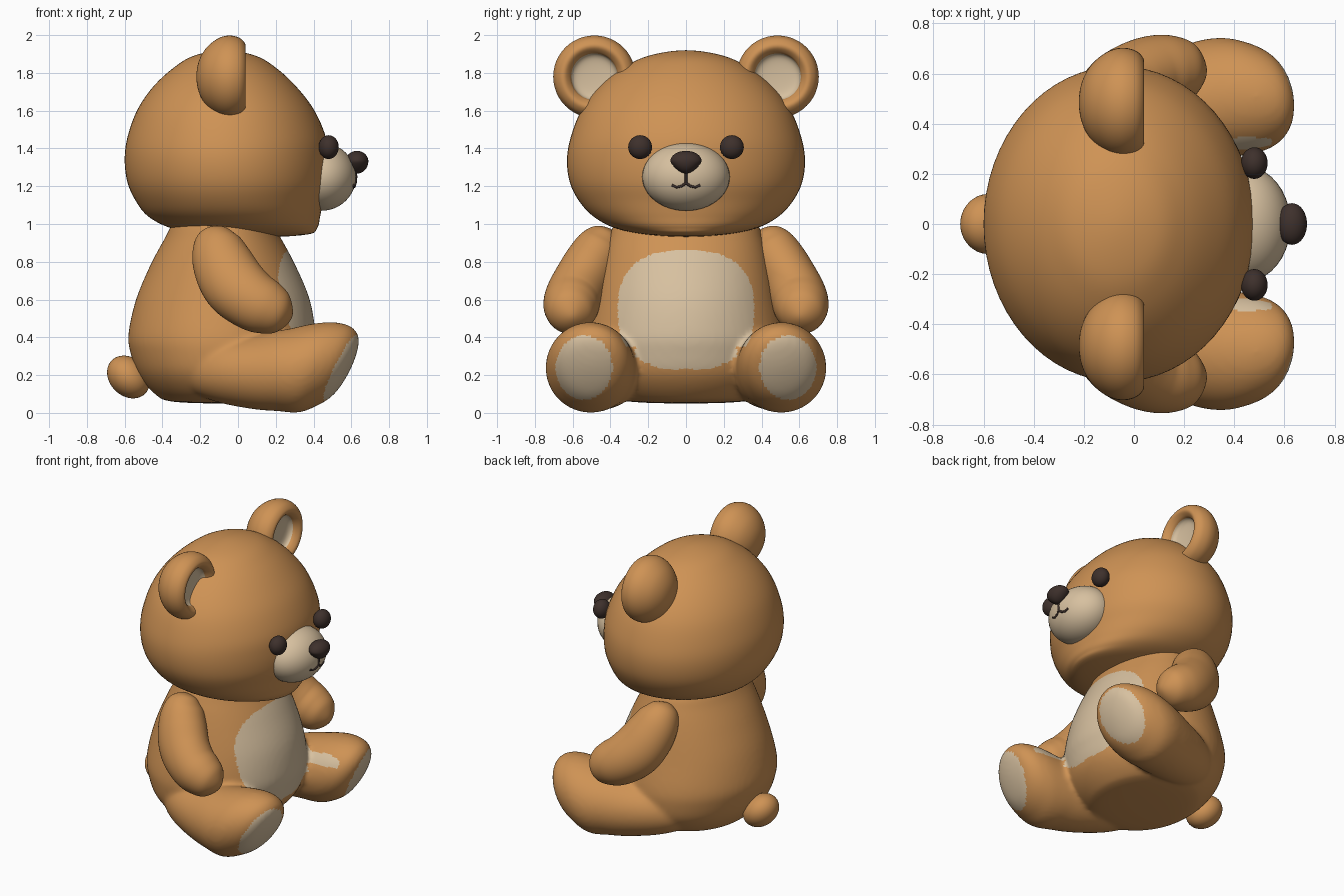
import bpy, bmesh, math
from mathutils import Vector, Matrix

if "Cube" in bpy.data.objects:
    bpy.data.objects.remove(bpy.data.objects["Cube"])


def material(name, rgb):
    m = bpy.data.materials.new(name)
    m.diffuse_color = (*rgb, 1)
    m.use_nodes = True
    m.node_tree.nodes["Principled BSDF"].inputs["Base Color"].default_value = m.diffuse_color
    return m


FUR = material("brown fur", (0.62, 0.29, 0.09))
CREAM = material("cream plush", (0.68, 0.53, 0.35))
DARK = material("dark brown", (0.048, 0.03, 0.025))


def catmull(a, b, c, d, t):
    return [0.5 * (2*q + (r-p)*t + (2*p-5*q+4*r-s)*t*t + (3*q-p-3*r+s)*t**3)
            for p, q, r, s in zip(a, b, c, d)]


def loft(bm, rings, normal=None, sides=64, steps=6):
    """Smooth skin through elliptical rings (x, y, z, radius across, radius other)."""
    flip = lambda r: (r[0], r[1], r[2], -r[3], -r[4])
    pts = [flip(rings[1])] + list(rings) + [flip(rings[-2])]
    fine = [catmull(*pts[i:i+4], k / steps)
            for i in range(len(rings) - 1) for k in range(steps)] + [list(rings[-1])]
    loops = []
    for i, p in enumerate(fine):
        a, b = fine[max(i-1, 0)], fine[min(i+1, len(fine)-1)]
        n = Vector(normal) if normal else (Vector(b[:3]) - Vector(a[:3])).normalized()
        side = Vector((0, 1, 0))
        u = (side - n * n.dot(side)).normalized()
        v = n.cross(u)
        loops.append([bm.verts.new(Vector(p[:3]) + u*p[3]*math.cos(w) + v*p[4]*math.sin(w))
                      for w in (2*math.pi*j/sides for j in range(sides))])
    for a, b in zip(loops, loops[1:]):
        for j in range(sides):
            k = (j + 1) % sides
            bm.faces.new((a[j], a[k], b[k], b[j]))
    bmesh.ops.remove_doubles(bm, verts=sum(loops, []), dist=1e-5)


def finish(bm, name, mats, rule=None):
    bmesh.ops.recalc_face_normals(bm, faces=bm.faces)
    me = bpy.data.meshes.new(name)
    bm.to_mesh(me)
    bm.free()
    ob = bpy.data.objects.new(name, me)
    bpy.context.collection.objects.link(ob)
    for m in mats:
        me.materials.append(m)
    paint(me, rule)
    return ob


def paint(me, rule):
    for p in me.polygons:
        p.use_smooth = True
        p.material_index = int(bool(rule and rule(p.center)))


def mirror_y(bm, s):
    for v in bm.verts:
        v.co.y *= s


def ball(name, mat, centre, radii, tilt=0, shape=None):
    bm = bmesh.new()
    bmesh.ops.create_uvsphere(bm, u_segments=40, v_segments=24, radius=1)
    for v in bm.verts:
        if shape:
            shape(v.co)
        v.co = Vector(centre) + Matrix.Rotation(tilt, 3, 'Y') @ (v.co * Vector(radii))
    return finish(bm, name, [mat])


# Body and legs, fused into one soft volume
bm = bmesh.new()
loft(bm, [(-.08, 0, .05, 0, 0), (-.08, 0, .06, .30, .27), (-.08, 0, .10, .42, .36),
          (-.08, 0, .20, .51, .445), (-.085, 0, .32, .535, .485), (-.085, 0, .42, .53, .495),
          (-.08, 0, .60, .49, .46), (-.08, 0, .78, .45, .385), (-.08, 0, .92, .41, .31),
          (-.08, 0, 1.02, .36, .25), (-.08, 0, 1.10, .2, .13), (-.08, 0, 1.12, 0, 0)], (0, 0, 1))
for s in (-1, 1):
    leg = bmesh.new()
    loft(leg, [(-.28, .34, .22, 0, 0), (-.25, .35, .22, .11, .10), (-.12, .39, .22, .18, .16),
               (.08, .45, .215, .215, .195), (.24, .49, .225, .235, .217), (.36, .505, .238, .238, .237),
               (.45, .505, .245, .225, .232), (.53, .505, .245, .19, .195),
               (.58, .505, .245, .125, .13), (.60, .505, .245, 0, 0)], (1, 0, 0))
    # lean the foot so the sole looks slightly down and outward
    for v in leg.verts:
        w = min(max((v.co.x - .2) / .3, 0), 1)
        v.co.x += w * (.45 * (v.co.z - .245) - .12 * (v.co.y - .5))
    mirror_y(leg, s)
    bmesh.ops.recalc_face_normals(leg, faces=leg.faces)
    tmp = bpy.data.meshes.new("leg_part")
    leg.to_mesh(tmp)
    leg.free()
    bm.from_mesh(tmp)
    bpy.data.meshes.remove(tmp)
body = finish(bm, "body_and_legs", [FUR])
rm = body.modifiers.new("fuse", 'REMESH')
rm.mode, rm.voxel_size = 'VOXEL', .015
sm = body.modifiers.new("soften", 'SMOOTH')
sm.factor, sm.iterations = .5, 8
fused = bpy.data.meshes.new_from_object(body.evaluated_get(bpy.context.evaluated_depsgraph_get()))
body.modifiers.clear()
body.data = fused
fused.materials.clear()
for m in (FUR, CREAM):
    fused.materials.append(m)


def cream_patch(c):
    y = abs(c.y)
    belly = c.x > .1 and (y / .36)**2.6 + (abs(c.z - .545) / .315)**2.6 < 1 and \
        not (y > .27 and c.z < .35)
    sole = c.x > .42 and ((y - .54) / .15)**2 + ((c.z - .24) / .17)**2 < 1 \
        and c.x > .48 + .4 * (c.z - .245)
    return belly or sole


paint(fused, cream_patch)

# Head
bm = bmesh.new()
loft(bm, [(.12, 0, .93, 0, 0), (.09, 0, .945, .22, .28), (.03, 0, .98, .38, .39),
          (-.02, 0, 1.04, .49, .455), (-.045, 0, 1.12, .565, .495), (-.055, 0, 1.22, .615, .53),
          (-.06, 0, 1.34, .63, .54), (-.06, 0, 1.46, .61, .525), (-.065, 0, 1.60, .555, .47),
          (-.07, 0, 1.72, .465, .385), (-.07, 0, 1.82, .345, .28), (-.07, 0, 1.89, .20, .165),
          (-.07, 0, 1.92, 0, 0)], (0, 0, 1))
finish(bm, "head", [FUR])

for s, side in ((-1, "right"), (1, "left")):
    # Arms
    bm = bmesh.new()
    loft(bm, [(-.115, .40, .975, 0, 0), (-.115, .41, .955, .075, .075), (-.11, .445, .89, .125, .13),
              (-.08, .50, .79, .145, .16), (-.02, .56, .68, .15, .17), (.07, .60, .60, .15, .16),
              (.16, .61, .555, .14, .143), (.24, .605, .525, .10, .10), (.287, .60, .51, 0, 0)])
    mirror_y(bm, s)
    finish(bm, side + "_arm", [FUR])
    # Ears: turned dome with a hollow cream front
    bm = bmesh.new()
    prof = [(-.22, 0), (-.208, .08), (-.17, .15), (-.11, .2), (-.05, .218), (.005, .207), (.035, .18),
            (.038, .155), (.015, .13), (-.015, .115), (-.03, .08), (-.035, 0)]
    loft(bm, [(x, .485, 1.78, r, r) for x, r in prof], (1, 0, 0), 48)
    mirror_y(bm, s)
    finish(bm, side + "_ear", [FUR, CREAM],
           lambda c: c.x > -.05 and math.hypot(abs(c.y) - .485, c.z - 1.78) < .122)
    # Eyes
    ball(side + "_eye", DARK, (.48, s * .243, 1.407), (.053, .063, .063))

# Muzzle, nose and tail
MC, MR = (.44, 0, 1.25), (.185, .232, .18)
ball("muzzle", CREAM, MC, MR)


def taper(co):
    co.y *= 1 + .35 * min(co.z, 0)
    co.z *= 1 if co.z < 0 else .85


ball("nose", DARK, (.63, 0, 1.332), (.06, .083, .065), 0, taper)
ball("tail", FUR, (-.58, 0, .19), (.125, .12, .10), math.radians(45))


# Mouth: thin stitched lines lying on the muzzle
def on_muzzle(y, z):
    k = 1 - (y / MR[1])**2 - ((z - MC[2]) / MR[2])**2
    return (MC[0] + MR[0] * math.sqrt(k), y, z, 1)


for name, path in (("mouth_line", [(0, 1.28), (0, 1.25), (0, 1.215)]),
                   ("mouth_left", [(0, 1.217), (.025, 1.2), (.05, 1.195), (.075, 1.207)]),
                   ("mouth_right", [(0, 1.217), (-.025, 1.2), (-.05, 1.195), (-.075, 1.207)])):
    cu = bpy.data.curves.new(name, 'CURVE')
    cu.dimensions, cu.bevel_depth, cu.bevel_resolution, cu.use_fill_caps = '3D', .007, 2, True
    sp = cu.splines.new('POLY')
    sp.points.add(len(path) - 1)
    for p, yz in zip(sp.points, path):
        p.co = on_muzzle(*yz)
    cu.materials.append(DARK)
    bpy.context.collection.objects.link(bpy.data.objects.new(name, cu))
